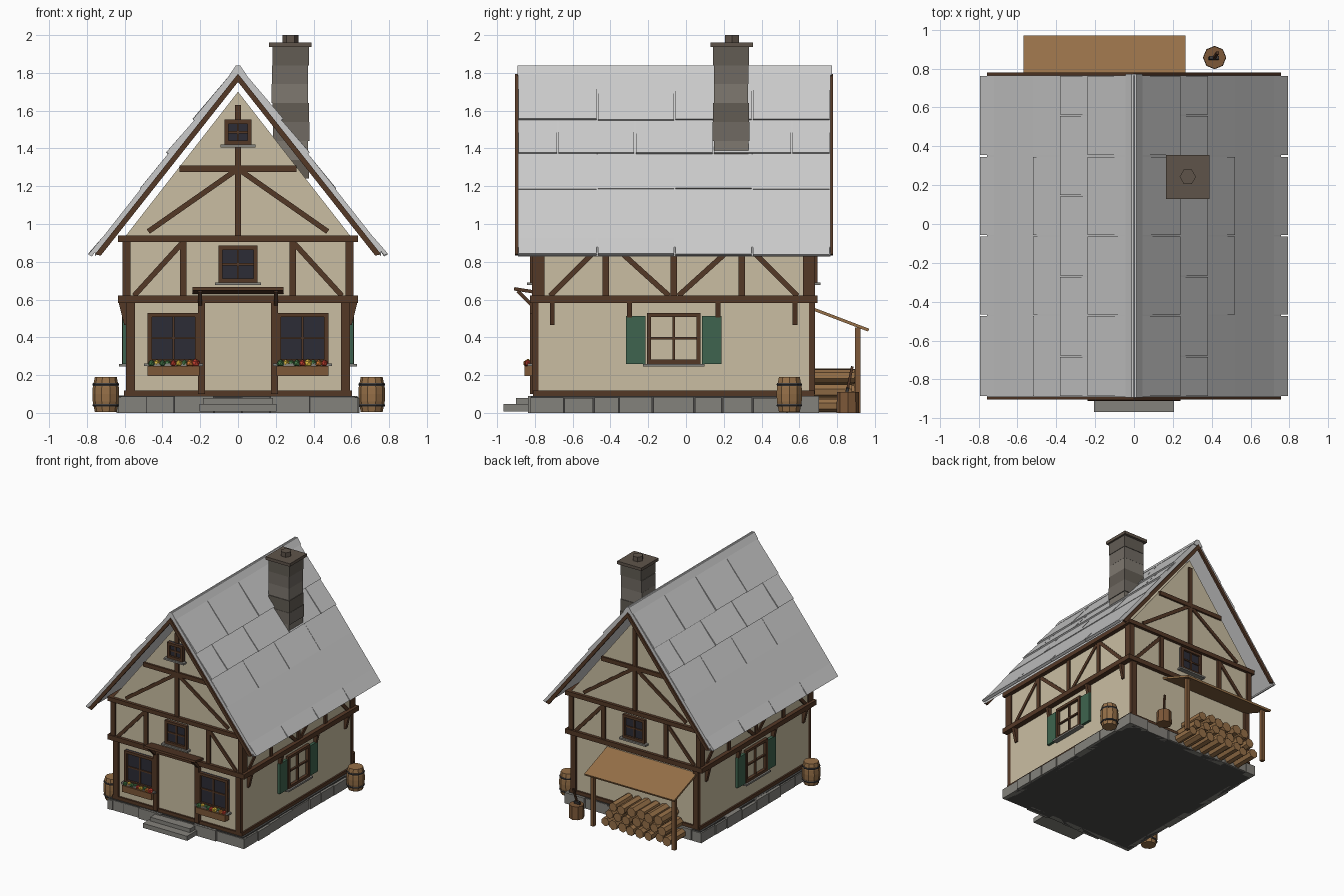
import bpy, bmesh, math, random
from mathutils import Matrix, Vector

if "Cube" in bpy.data.objects:
    bpy.data.objects.remove(bpy.data.objects["Cube"])

random.seed(4)
I = Matrix.Identity(4)


def mat(name, r, g, b):
    m = bpy.data.materials.new(name)
    m.diffuse_color = [((c / 255 + 0.055) / 1.055) ** 2.4 for c in (r, g, b)] + [1]
    m.use_nodes = True
    m.node_tree.nodes["Principled BSDF"].inputs["Base Color"].default_value = m.diffuse_color
    return m


PLASTER = mat("plaster", 202, 190, 162)
TIMBER = mat("timber", 84, 56, 38)
GLASS = mat("glass", 44, 44, 54)
STONE = mat("stone", 132, 130, 124)
DARK = mat("dark_stone", 95, 84, 74)
BASE = mat("base", 75, 74, 72)
GREEN = mat("shutter_green", 62, 100, 78)
WOOD = mat("light_wood", 150, 112, 72)
BOX = mat("planter_wood", 125, 88, 56)
IRON = mat("iron", 62, 60, 60)
BRICKS = [mat("brick", 112 + d, 106 + d, 98 + d) for d in (-14, 0, 14)]
BLOOMS = [mat("bloom", *c) for c in ((190, 60, 45), (215, 180, 60), (70, 120, 70), (205, 120, 50))]


def finish(name, bm, m):
    bmesh.ops.recalc_face_normals(bm, faces=bm.faces)
    me = bpy.data.meshes.new(name)
    bm.to_mesh(me)
    bm.free()
    if m:
        me.materials.append(m)
    ob = bpy.data.objects.new(name, me)
    bpy.context.collection.objects.link(ob)
    return ob


def prism(name, pts, v0, v1, m=None, M=I):
    """Profile in (x, z), extruded along y from v0 to v1."""
    bm = bmesh.new()
    a = [bm.verts.new(M @ Vector((x, v0, z))) for x, z in pts]
    b = [bm.verts.new(M @ Vector((x, v1, z))) for x, z in pts]
    bm.faces.new(a)
    bm.faces.new(b[::-1])
    for i in range(len(a)):
        j = (i + 1) % len(a)
        bm.faces.new((a[i], b[i], b[j], a[j]))
    return finish(name, bm, m)


def box(name, x0, x1, y0, y1, z0, z1, m=None, M=I):
    return prism(name, [(x0, z0), (x1, z0), (x1, z1), (x0, z1)], y0, y1, m, M)


def strut(name, p, q, w, v0, v1, m=TIMBER, M=I):
    p, q = Vector(p), Vector(q)
    d = (q - p).normalized() * w / 2
    n = Vector((-d.y, d.x))
    return prism(name, [p + n, q + n, q - n, p - n], v0, v1, m, M)


def lathe(name, prof, n, m, M=I):
    """Closed turned solid from (radius, z) pairs."""
    bm = bmesh.new()
    rings = [[bm.verts.new(M @ Vector((r * math.cos(k * math.tau / n), r * math.sin(k * math.tau / n), z)))
              for k in range(n)] for r, z in prof]
    for a, b in zip(rings, rings[1:]):
        for k in range(n):
            bm.faces.new((a[k], a[(k + 1) % n], b[(k + 1) % n], b[k]))
    bm.faces.new(rings[0])
    bm.faces.new(rings[-1])
    return finish(name, bm, m)


# Wall frames: local x along the wall, local -y outward
CY = -0.065
FRONT, RIGHT, BACK, LEFT = [Matrix.Translation((0, CY, 0)) @ Matrix.Rotation(k * math.pi / 2, 4, 'Z') for k in range(4)]
HD = 0.735


def window(F, v, u0, u1, z0, z1, glass=True, t=0.022):
    um, zm = (u0 + u1) / 2, (z0 + z1) / 2
    if glass:
        box("window_glass", u0, u1, v - 0.008, v + 0.01, z0, z1, GLASS, F)
    for a, b in ((u0, u0 + t), (u1 - t, u1)):
        box("window_jamb", a, b, v - 0.025, v, z0, z1, TIMBER, F)
    for a, b in ((z0, z0 + t), (z1 - t, z1)):
        box("window_rail", u0, u1, v - 0.025, v, a, b, TIMBER, F)
    box("window_mullion", um - 0.006, um + 0.006, v - 0.016, v, z0, z1, TIMBER, F)
    box("window_bar", u0, u1, v - 0.016, v, zm - 0.006, zm + 0.006, TIMBER, F)
    box("window_sill", u0 - 0.02, u1 + 0.02, v - 0.04, v, z0 - 0.014, z0, STONE, F)


# Stone footing
box("footing_core", -0.62, 0.62, CY - 0.755, CY + 0.755, 0, 0.09, BASE)
for F, half, v in ((FRONT, 0.635, 0.765), (BACK, 0.635, 0.765), (RIGHT, 0.765, 0.635), (LEFT, 0.765, 0.635)):
    u = -half
    while u < half - 0.01:
        e = u + random.uniform(0.13, 0.22)
        e = half if e > half - 0.08 else e
        box("footing_stone", u + 0.003, e - 0.003, -v - random.uniform(-0.008, 0.01), -v + 0.05,
            0, random.uniform(0.078, 0.092), STONE, F)
        u = e
box("lower_step", -0.205, 0.205, -0.967, -0.8, 0.008, 0.046, STONE)
box("upper_step", -0.185, 0.185, -0.9, -0.79, 0.046, 0.078, STONE)

# Plaster walls and gable
box("ground_wall", -0.59, 0.59, CY - 0.73, CY + 0.73, 0.08, 0.6, PLASTER)
box("upper_wall", -0.6, 0.6, CY - HD, CY + HD, 0.6, 0.93, PLASTER)
prism("gable_wall", [(-0.6, 0.93), (0.6, 0.93), (0, 1.70)], CY - HD, CY + HD, PLASTER)

# Horizontal timbers round the house
for name, h, d, z0, z1 in (("sill_beam", 0.603, 0.745, 0.088, 0.118), ("floor_beam", 0.635, 0.76, 0.582, 0.622),
                           ("plate_beam", 0.635, 0.76, 0.905, 0.94)):
    for F, a, v in ((FRONT, h, d), (BACK, h, d), (RIGHT, d, h), (LEFT, d, h)):
        box(name, -a, a, -v, -v + 0.05, z0, z1, TIMBER, F)

# Gable-end framing
for F in (FRONT, BACK):
    vo, vi = -HD - 0.014, -HD + 0.01
    for s in (-1, 1):
        box("corner_post", *sorted((s * 0.545, s * 0.592)), vo, vi + 0.01, 0.1, 0.59, TIMBER, F)
        box("upper_corner_post", *sorted((s * 0.57, s * 0.612)), vo, -HD + 0.05, 0.61, 0.91, TIMBER, F)
        box("upper_post", *sorted((s * 0.272, s * 0.308)), vo, vi, 0.61, 0.91, TIMBER, F)
        strut("upper_brace", (s * 0.55, 0.62), (s * 0.3, 0.895), 0.028, vo + 0.003, vi, M=F)
        strut("gable_brace", (s * 0.475, 0.96), (s * 0.01, 1.285), 0.028, vo + 0.003, vi, M=F)
    box("collar_beam", -0.31, 0.31, vo - 0.002, vi, 1.275, 1.31, TIMBER, F)
    box("king_post", -0.017, 0.017, vo, vi, 0.93, 1.63, TIMBER, F)
    window(F, -HD - 0.002, -0.103, 0.103, 0.69, 0.885)

# Front openings
window(FRONT, -HD - 0.014, -0.072, 0.072, 1.42, 1.552)
for s in (-1, 1):
    u0, u1 = sorted((s * 0.205, s * 0.478))
    window(FRONT, -HD, u0, u1, 0.262, 0.53)
    box("flower_box", u0, u1, -0.79, -0.735, 0.195, 0.248, BOX, FRONT)
    for k in range(9):
        bm = bmesh.new()
        c = FRONT @ Vector((u0 + 0.02 + k * 0.029, -0.765 + random.uniform(-0.012, 0.012), 0.262))
        bmesh.ops.create_icosphere(bm, subdivisions=1, radius=random.uniform(0.018, 0.025), matrix=Matrix.Translation(c))
        finish("flower", bm, BLOOMS[k * 5 % 4 if k % 3 else 2])
    box("door_post", *sorted((s * 0.175, s * 0.212)), -HD - 0.025, -HD + 0.02, 0.1, 0.62, TIMBER, FRONT)

# Door hood: side profiles turned so local x runs along world y
ALONG_Y = Matrix.Rotation(math.pi / 2, 4, 'Z')
strut("door_hood", (-0.91, 0.657), (-0.79, 0.638), 0.018, -0.24, 0.24, M=ALONG_Y)
for s in (-1, 1):
    strut("hood_bracket", (-0.89, 0.645), (-0.80, 0.555), 0.018, *sorted((s * 0.19, s * 0.212)), M=ALONG_Y)

# Long sides
for F in (RIGHT, LEFT):
    vo, vi = -0.612, -0.59
    for u in (-0.36, 0, 0.36):
        box("side_post", u - 0.017, u + 0.017, vo, vi, 0.61, 0.91, TIMBER, F)
    for s in (-1, 1):
        box("side_corner_post", *sorted((s * 0.685, s * 0.74)), vo, vi, 0.61, 0.91, TIMBER, F)
        strut("side_brace", (s * 0.655, 0.62), (s * 0.375, 0.9), 0.028, vo + 0.003, vi, M=F)
        strut("side_brace", (s * 0.025, 0.62), (s * 0.335, 0.9), 0.028, vo + 0.003, vi, M=F)
        box("shutter", *sorted((s * 0.15, s * 0.252)), -0.612, -0.588, 0.26, 0.512, GREEN, F)
        for u in (0.235, 0.643):
            G = F @ Matrix.Translation((s * u, 0, 0)) @ ALONG_Y
            prism("jetty_bracket", [(-0.588, 0.465), (-0.602, 0.465), (-0.632, 0.585), (-0.588, 0.585)],
                  -0.013, 0.013, TIMBER, G)
    window(F, -0.59, -0.142, 0.142, 0.26, 0.53, glass=False)


# Roof slabs, tiles, bargeboards
def top(x):
    return 1.84 - 1.27 * x


Y0, Y1 = -0.89, 0.765
for s in (-1, 1):
    def side(pts):
        return [(s * x, z) for x, z in pts]
    prism("roof_slab", side([(0, 1.79), (0, 1.84), (0.757, top(0.757)), (0.757, top(0.757) - 0.05)]), Y0, Y1)
    rows = [(0.02, 0.24, 0.02), (0.22, 0.38, 0.02), (0.36, 0.52, 0.007), (0.72, 0.793, 0.008)]
    for k, (a, b, lift) in enumerate(rows):
        cuts = [Y0, -0.47, -0.06, 0.35, Y1] if k % 2 == 0 or k == 3 else [Y0, -0.68, -0.27, 0.145, 0.56, Y1]
        for c, d in zip(cuts, cuts[1:]):
            h = lift + random.uniform(-0.003, 0.003)
            low = 0.028 if k < 3 else 0.03
            prism("roof_tile", side([(a, top(a) - 0.02), (a, top(a) + 0.002), (b, top(b) + h),
                                     (b - 0.02, top(b) + h - (0.0 if k == 3 else 0.005) - low + 0.02)]),
                  c + 0.004, d - 0.004)
    for y in (Y0 - 0.014, Y1 - 0.003):
        prism("bargeboard", side([(0, 1.752), (0, 1.795), (0.757, 0.84), (0.727, 0.832)]), y, y + 0.017, TIMBER)
prism("roof_ridge", [(-0.045, 1.79), (-0.012, 1.838), (0.012, 1.838), (0.045, 1.79), (0, 1.78)], Y0 - 0.002, 0.772)

# Chimney
for k in range(7):
    j = random.uniform(-0.004, 0.004)
    z = 1.24 + k * 0.1
    box("chimney_course", 0.182 + j, 0.374 + j, 0.145 - j, 0.333 + j, z, z + 0.1, BRICKS[k * 2 % 3])
box("chimney_cap", 0.165, 0.39, 0.13, 0.355, 1.937, 1.962, DARK)
lathe("chimney_pot", [(0.042, 1.96), (0.042, 2.0)], 6, DARK, Matrix.Translation((0.277, 0.243, 0)))

# Barrels
for x, y in ((0.708, 0.547), (-0.7, -0.66)):
    T = Matrix.Translation((x, y, 0))
    lathe("barrel", [(0.058, 0.005), (0.069, 0.06), (0.071, 0.1), (0.069, 0.135), (0.058, 0.19)], 10, WOOD, T)
    for z, r in ((0.04, 0.068), (0.15, 0.068)):
        lathe("barrel_hoop", [(r, z - 0.007), (r + 0.003, z), (r, z + 0.007)], 10, IRON, T)

# Lean-to with firewood
strut("lean_to_roof", (0.665, 0.553), (0.967, 0.438), 0.016, -0.265, 0.57, WOOD, ALONG_Y)
for x in (-0.53, 0.225):
    box("lean_to_post", x - 0.015, x + 0.015, 0.895, 0.925, 0, 0.452, BOX)
for row in range(3):
    for k in range(8 - row):
        r = random.uniform(0.036, 0.042)
        c = Vector((-0.45 + k * 0.084 + row * 0.042, 0.675, 0.041 + row * 0.076))
        lathe("firewood_log", [(r, 0), (r, random.uniform(0.2, 0.235))], 7, WOOD,
              Matrix.Translation(c) @ Matrix.Rotation(-math.pi / 2, 4, 'X') @ Matrix.Rotation(random.random(), 4, 'Z'))

# Chopping block with axe
lathe("chopping_block", [(0.06, 0), (0.058, 0.11)], 8, BOX, Matrix.Translation((0.415, 0.857, 0)))
A = Matrix.Translation((0.41, 0.852, 0.11)) @ Matrix.Rotation(0.25, 4, (-1, 0.7, 0))
box("axe_handle", -0.007, 0.007, -0.007, 0.007, 0, 0.14, TIMBER, A)
box("axe_head", -0.025, 0.025, -0.008, 0.008, -0.01, 0.025, IRON, A)
